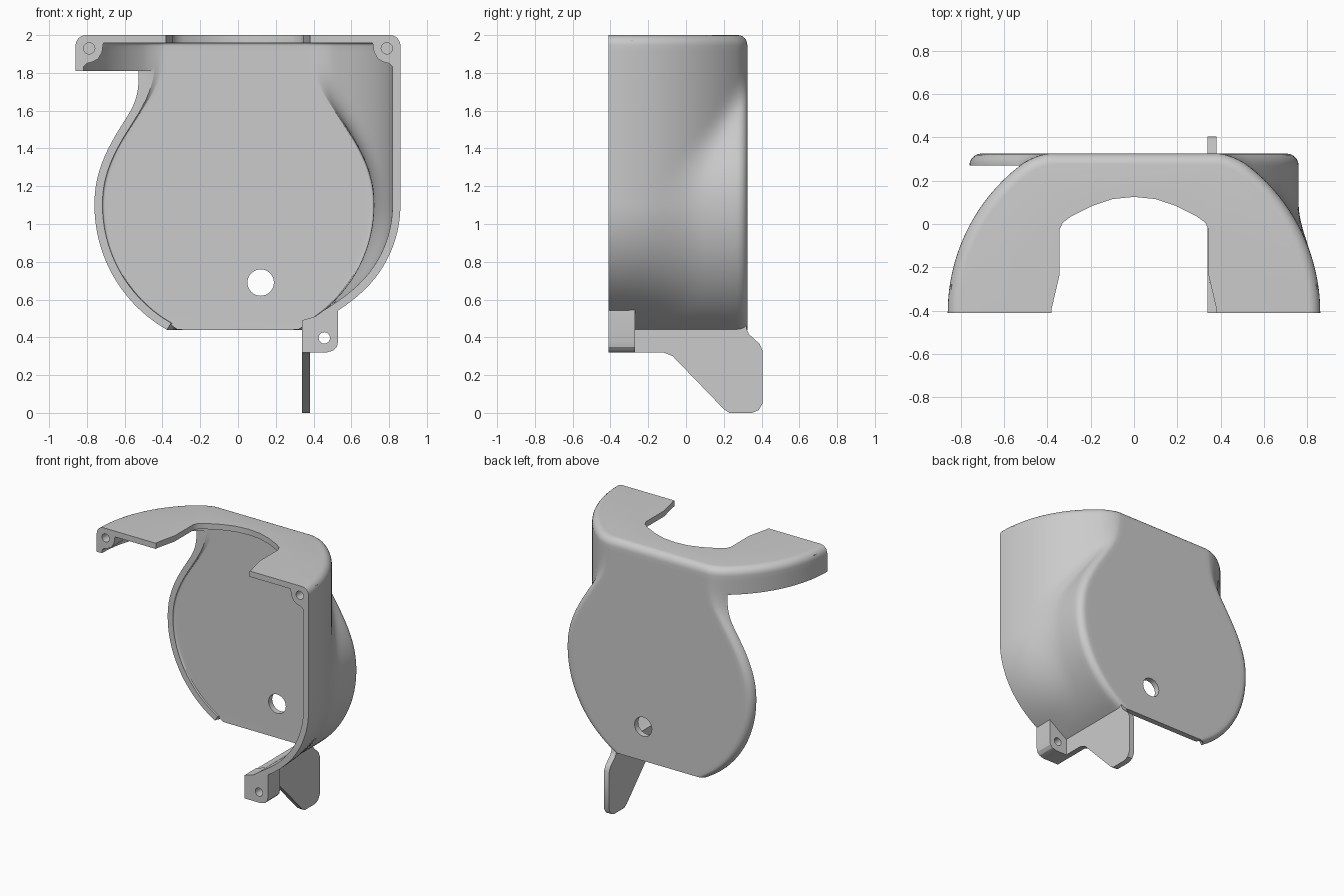
import bpy, bmesh, math
from mathutils import Vector

cube = bpy.data.objects.get("Cube")
if cube:
    bpy.data.objects.remove(cube, do_unlink=True)

grey = bpy.data.materials.new("plain grey")
grey.use_nodes = True
COLOUR = (0.6, 0.6, 0.6, 1)
grey.diffuse_color = COLOUR
grey.node_tree.nodes["Principled BSDF"].inputs["Base Color"].default_value = COLOUR

FRONT, BACK, TOP, BASE = -0.41, 0.325, 2.0, 0.44
R, FILLET, WALL, MID = 0.86, 0.055, 0.042, 1.1


def finish(name, bm):
    mesh = bpy.data.meshes.new(name)
    bm.to_mesh(mesh)
    bm.free()
    mesh.materials.append(grey)
    obj = bpy.data.objects.new(name, mesh)
    bpy.context.collection.objects.link(obj)
    return obj


def prism(name, outline, axis, lo, hi):
    """Extrude a 2D outline along y (xz outline), x (yz) or z (xy)."""
    place = {"y": lambda a, b: (a, lo, b), "x": lambda a, b: (lo, a, b),
             "z": lambda a, b: (a, b, lo)}[axis]
    step = Vector([(hi - lo) * (axis == c) for c in "xyz"])
    bm = bmesh.new()
    face = bm.faces.new([bm.verts.new(place(a, b)) for a, b in outline])
    ext = bmesh.ops.extrude_face_region(bm, geom=[face])["geom"]
    bmesh.ops.translate(bm, vec=step, verts=[v for v in ext if isinstance(v, bmesh.types.BMVert)])
    bmesh.ops.recalc_face_normals(bm, faces=bm.faces)
    return finish(name, bm)


def rect(a0, a1, b0, b1):
    return [(a0, b0), (a1, b0), (a1, b1), (a0, b1)]


def circle(x, z, r, n=32):
    return [(x + r * math.cos(k * math.tau / n), z + r * math.sin(k * math.tau / n)) for k in range(n)]


def activate(obj):
    bpy.ops.object.select_all(action="DESELECT")
    obj.select_set(True)
    bpy.context.view_layer.objects.active = obj


def apply(obj, mod):
    activate(obj)
    bpy.ops.object.modifier_apply(modifier=mod.name)


def cut(obj, cutter):
    mod = obj.modifiers.new("cut", "BOOLEAN")
    mod.operation, mod.solver, mod.object = "DIFFERENCE", "EXACT", cutter
    apply(obj, mod)
    bpy.data.objects.remove(cutter, do_unlink=True)


def smooth(obj):
    activate(obj)
    bpy.ops.object.shade_smooth_by_angle(angle=math.radians(30))


# Half widths of the round drum and of the half-round hood
def drum(z):
    if z < MID:
        return math.sqrt(0.76 ** 2 - (MID - z) ** 2)
    return 0.40 + 0.18 * (1 + math.cos(math.pi * ((z - MID) / 0.9) ** 1.1))


def hood(y, z):
    low = max(0, MID - z)
    width = 0.237 + math.sqrt(max(0, 0.623 ** 2 - low ** 2))
    return width * math.sqrt(R ** 2 - (y - FRONT) ** 2) / R


def blend(a, b, k=0.06):
    h = max(k - abs(a - b), 0) / k
    return max(a, b) + h * h * k / 4


def rounding(v, end):
    t = max(0, v - end + FILLET) / FILLET
    return FILLET * (1 - math.sqrt(max(0, 1 - t * t)))


def stations(lo, end, n, m):
    straight = [lo + (end - FILLET - lo) * k / n for k in range(n)]
    return straight + [end - FILLET + FILLET * math.sin(math.pi / 2 * k / m) for k in range(m + 1)]


# Housing shell: one lofted sheet of side walls and back plate, closed on top
bm = bmesh.new()
rows = []
for z in stations(BASE, TOP, 44, 6):
    half = []
    for y in stations(FRONT, BACK, 20, 6):
        x = blend(drum(z), hood(y, z)) - rounding(y, BACK)
        n = Vector((x, y - FRONT)).normalized() * rounding(z, TOP)
        half.append((x - n.x, y - n.y, z))
    x, y, z = half[-1]
    half.append((x - 0.03, y, z))
    rows.append([bm.verts.new(p) for p in half]
                + [bm.verts.new((-x, y, z)) for x, y, z in reversed(half)])
for low, high in zip(rows, rows[1:]):
    for k in range(len(low) - 1):
        bm.faces.new((low[k], low[k + 1], high[k + 1], high[k]))
bm.faces.new(rows[-1])
shell = finish("housing_shell", bm)
mod = shell.modifiers.new("wall", "SOLIDIFY")
mod.thickness, mod.offset, mod.use_even_offset = WALL, -1, True
apply(shell, mod)

# Open left side, straight lower edge, top notch and drain hole
cut(shell, prism("side_cutter", rect(-1.2, 0.1, -1, 1.81), "y", -1, 0.27))
cut(shell, prism("base_cutter", [(-1.2, -1), (0.34, -1), (0.34, 0.49), (0.32, 0.515), (0.28, 0.525),
                                 (-1.2, 0.525)], "y", -1, 1))
side = [(0.38, -1), (0.38, -0.39), (0.345, -0.24), (0.345, -0.03), (0.33, 0.005),
        (0.29, 0.035), (0.19, 0.085), (0.1, 0.115)]
notch = side + [(0, 0.125)] + [(-x, y) for x, y in reversed(side)]
cut(shell, prism("notch_cutter", notch, "z", 1.9, 2.2))
cut(shell, prism("hole_cutter", circle(0.12, 0.69, 0.07), "y", 0.1, 0.5))

# Screw bosses in the two upper front corners
corner = [(0.845, 1.975), (0.71, 1.975), (0.72, 1.91), (0.74, 1.875), (0.77, 1.858),
          (0.80, 1.85), (0.82, 1.83), (0.845, 1.83)]
for name, s in (("left_boss", 1), ("right_boss", -1)):
    boss = prism(name, [(s * x, z) for x, z in corner], "y", FRONT, -0.28)
    for part in (boss, shell):
        cut(part, prism("screw_cutter", circle(s * 0.788, 1.93, 0.03, 20), "y", -0.5, -0.32))
    smooth(boss)

# Lower screw lug
lug = prism("lower_lug", [(0.34, 0.32), (0.47, 0.32), (0.505, 0.33), (0.524, 0.35), (0.53, 0.38),
                          (0.53, 0.55), (0.44, 0.52), (0.34, 0.49)], "y", FRONT, -0.27)
cut(lug, prism("screw_cutter", circle(0.457, 0.397, 0.03, 20), "y", -0.5, 0))

# Guide fin under the housing
fin = prism("guide_fin", [(FRONT, 0.32), (-0.12, 0.32), (-0.07, 0.3), (0.2, 0.02), (0.23, 0.0),
                          (0.35, 0.0), (0.385, 0.015), (0.405, 0.05), (0.405, 0.33), (0.39, 0.365),
                          (0.335, 0.415), (0.322, 0.44), (0.315, 0.485), (FRONT, 0.485)],
            "x", 0.34, 0.381)
for part in (shell, lug, fin):
    smooth(part)
